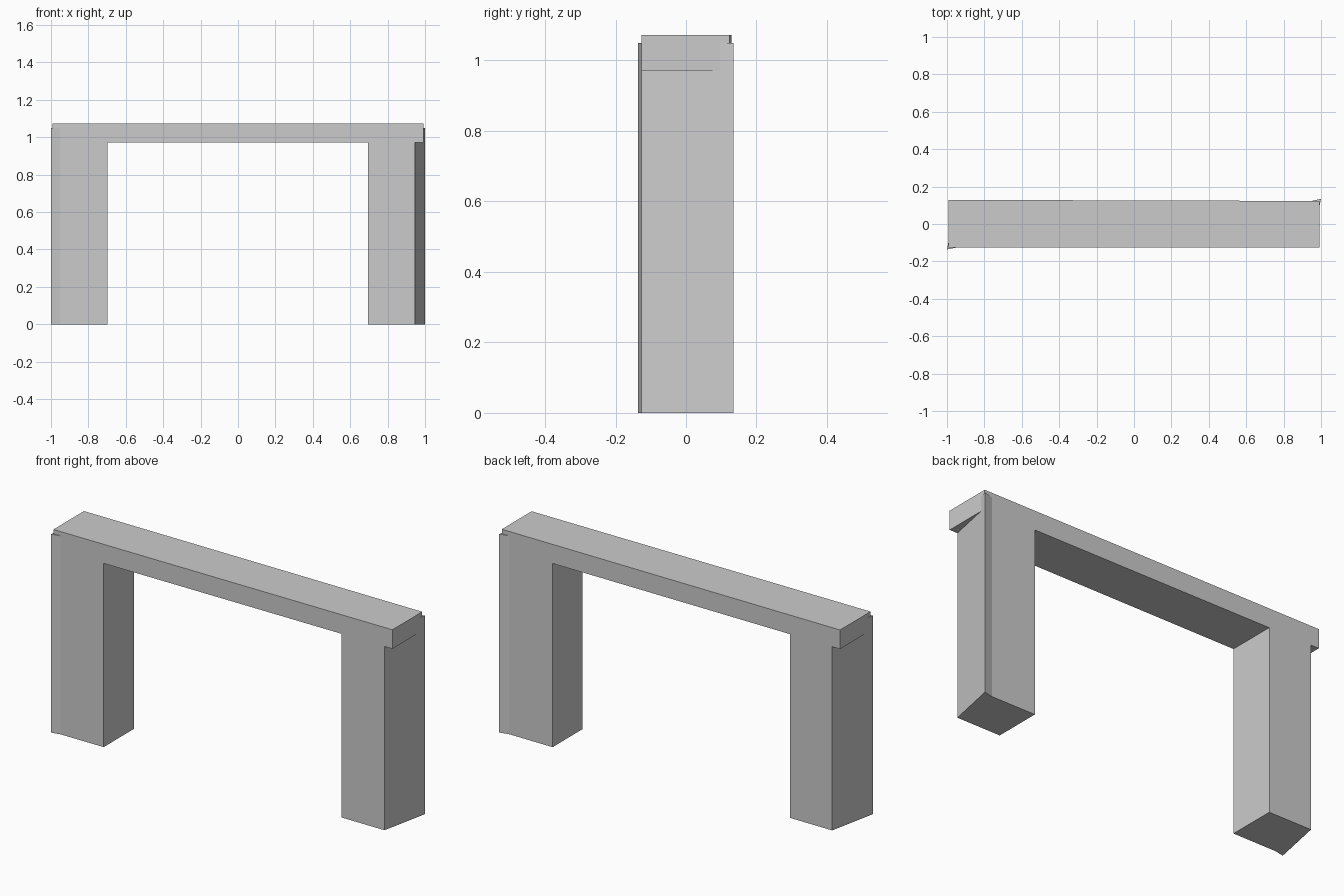
import bpy
import bmesh

cube = bpy.data.objects.get("Cube")
if cube:
    bpy.data.objects.remove(cube)

# One plain grey for the whole structure
GREY = (0.6, 0.6, 0.6, 1.0)
mat = bpy.data.materials.new("plain grey")
mat.use_nodes = True
mat.diffuse_color = GREY
mat.node_tree.nodes["Principled BSDF"].inputs["Base Color"].default_value = GREY

FRONT_Y = -0.126
BEAM_X = 0.992
UNDERSIDE, LEG_TOP, TOP = 0.972, 1.05, 1.073


def back_y(x):
    """The back face runs very slightly out of square."""
    return 0.126 - 0.003 * x


def prism(name, outline, z0, z1):
    """Extrude a flat outline from z0 up to z1."""
    bm = bmesh.new()
    base = bm.faces.new([bm.verts.new((x, y, z0)) for x, y in outline])
    top = bmesh.ops.extrude_face_region(bm, geom=[base], use_keep_orig=True)
    for v in top["geom"]:
        if isinstance(v, bmesh.types.BMVert):
            v.co.z = z1
    bmesh.ops.recalc_face_normals(bm, faces=bm.faces[:])
    mesh = bpy.data.meshes.new(name)
    bm.to_mesh(mesh)
    bm.free()
    mesh.materials.append(mat)
    obj = bpy.data.objects.new(name, mesh)
    bpy.context.collection.objects.link(obj)
    return obj


# Lintel across the top, overhanging one outer corner of each leg
prism("lintel", [(-BEAM_X, FRONT_Y), (BEAM_X, FRONT_Y),
                 (BEAM_X, back_y(BEAM_X)), (-BEAM_X, back_y(-BEAM_X))],
      UNDERSIDE, TOP)

# Legs with a slanted outer face that flares into a pointed corner
prism("left_leg", [(0.694, FRONT_Y), (0.946, FRONT_Y), (1.0, 0.135),
                   (0.95, back_y(0.95)), (0.694, back_y(0.694))],
      0, LEG_TOP)
prism("right_leg", [(-0.698, FRONT_Y), (-0.698, back_y(-0.698)),
                    (-0.946, back_y(-0.946)), (-1.0, -0.136),
                    (-0.95, FRONT_Y)],
      0, LEG_TOP)
